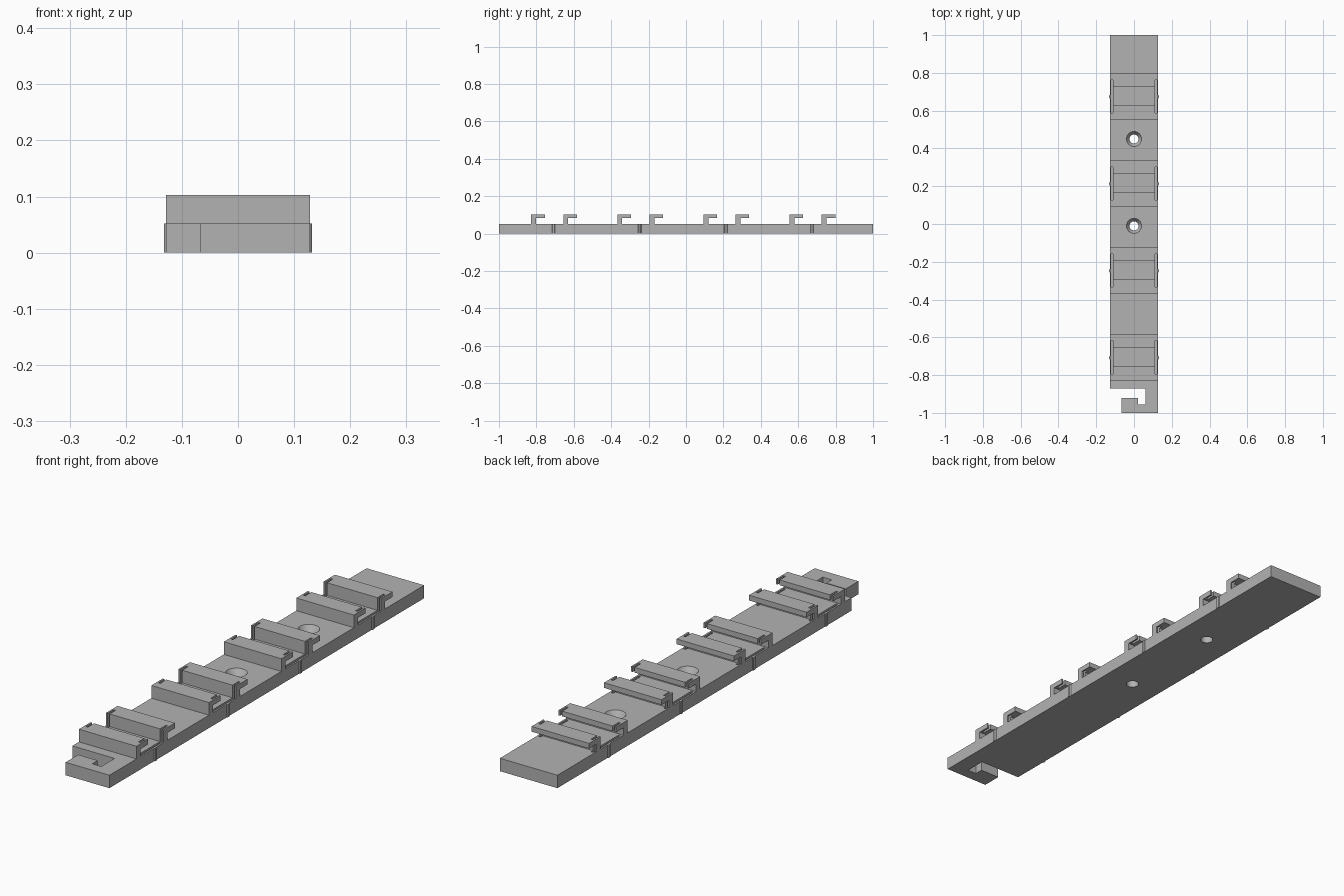
import bpy, bmesh, math
from mathutils import Vector, Matrix

if "Cube" in bpy.data.objects:
    bpy.data.objects.remove(bpy.data.objects["Cube"])

grey = bpy.data.materials.new("plain_grey")
grey.use_nodes = True
grey.diffuse_color = (0.45, 0.45, 0.45, 1)
grey.node_tree.nodes["Principled BSDF"].inputs["Base Color"].default_value = grey.diffuse_color

HALF_W, THICK, TOP = 0.128, 0.052, 0.103
CLIPS = [-0.828 + 0.4605 * i for i in range(4)]
HOLES = [-0.01, 0.45]


def prism(bm, points, offset):
    """Extrude a closed outline of 3D points by an offset."""
    face = bm.faces.new([bm.verts.new(p) for p in points])
    new = bmesh.ops.extrude_face_region(bm, geom=[face])["geom"]
    bmesh.ops.translate(bm, vec=offset, verts=[v for v in new if isinstance(v, bmesh.types.BMVert)])


def finish(bm, name, material=grey):
    bmesh.ops.recalc_face_normals(bm, faces=bm.faces[:])
    mesh = bpy.data.meshes.new(name)
    bm.to_mesh(mesh)
    bm.free()
    obj = bpy.data.objects.new(name, mesh)
    bpy.context.scene.collection.objects.link(obj)
    mesh.materials.append(material)
    return obj


def cut(obj, cutter):
    mod = obj.modifiers.new("cut", "BOOLEAN")
    mod.operation, mod.solver, mod.object = "DIFFERENCE", "EXACT", cutter
    bpy.context.view_layer.objects.active = obj
    bpy.ops.object.modifier_apply(modifier=mod.name)


# Flat rail with the interlocking hook at its front end
outline = [(HALF_W, 1), (-HALF_W, 1), (-HALF_W, -0.87), (0.06, -0.87), (0.06, -0.955),
           (0.02, -0.955), (0.02, -0.92), (-0.067, -0.92), (-0.067, -1), (HALF_W, -1)]
bm = bmesh.new()
prism(bm, [(x, y, 0) for x, y in outline], Vector((0, 0, THICK)))
rail = finish(bm, "rail")

# Thin slits that free a springy wall on each side of every clip
bm = bmesh.new()
for start in CLIPS:
    for side in (-1, 1):
        centre = Matrix.Translation((side * 0.1165, start + 0.122, 0.108))
        bmesh.ops.create_cube(bm, size=1, matrix=centre @ Matrix.Diagonal((0.009, 0.176, 0.2, 1)))
slits = finish(bm, "slit_cutter")

# Countersunk screw holes, each a revolved profile
bm = bmesh.new()
for y in HOLES:
    rings = []
    for radius, z in ((0.024, -0.02), (0.024, 0.028), (0.04, THICK), (0.04, 0.08)):
        rings.append([bm.verts.new((radius * math.cos(a * math.tau / 32),
                                    y + radius * math.sin(a * math.tau / 32), z)) for a in range(32)])
    for low, high in zip(rings, rings[1:]):
        for a in range(32):
            b = (a + 1) % 32
            bm.faces.new((low[a], low[b], high[b], high[a]))
    bm.faces.new(rings[0])
    bm.faces.new(rings[-1])
holes = finish(bm, "hole_cutter")

cut(rail, slits)
cut(rail, holes)

# Pairs of overhanging hooks across the rail
profile = [(0, THICK), (0.026, THICK), (0.026, 0.082), (0.073, 0.082), (0.073, TOP), (0, TOP)]
for i, start in enumerate(CLIPS):
    for part, shift in (("front_hook", 0), ("back_hook", 0.172)):
        bm = bmesh.new()
        prism(bm, [(-HALF_W, start + shift + y, z) for y, z in profile], Vector((2 * HALF_W, 0, 0)))
        cut(finish(bm, f"{part}_{i + 1}"), slits)

# Small latch ribs on the side walls
for i, start in enumerate(CLIPS):
    for side, word in ((1, "left"), (-1, "right")):
        y = start + 0.12
        rib = [(0.127, y - 0.01), (0.1315, y - 0.005), (0.1315, y + 0.005), (0.127, y + 0.01)]
        bm = bmesh.new()
        prism(bm, [(side * x, v, 0) for x, v in rib], Vector((0, 0, THICK)))
        finish(bm, f"{word}_latch_rib_{i + 1}")

for cutter in (slits, holes):
    bpy.data.objects.remove(cutter)

# Smooth the round holes while keeping edges sharp
bpy.ops.object.select_all(action="DESELECT")
rail.select_set(True)
bpy.context.view_layer.objects.active = rail
bpy.ops.object.shade_smooth_by_angle(angle=math.radians(30))
